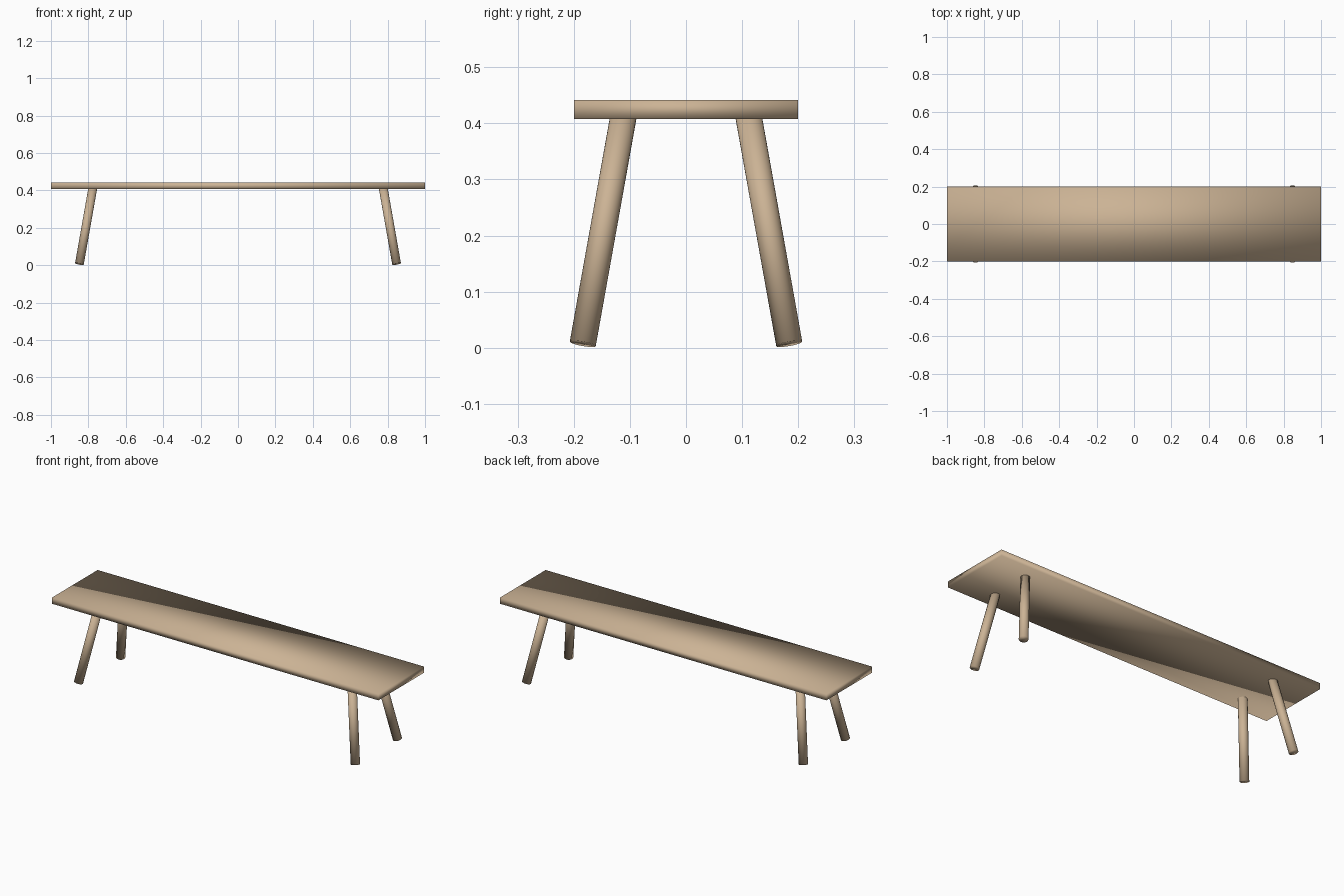
import bpy
from mathutils import Vector

if "Cube" in bpy.data.objects:
    bpy.data.objects.remove(bpy.data.objects["Cube"])

wood = bpy.data.materials.new("wood")
wood.diffuse_color = (0.60, 0.45, 0.30, 1)
wood.use_nodes = True
wood.node_tree.nodes["Principled BSDF"].inputs["Base Color"].default_value = wood.diffuse_color


def finish(obj, name):
    obj.name = name
    obj.data.materials.append(wood)
    bpy.ops.object.shade_smooth()


def add_leg(name, sx, sy):
    # round leg splayed outwards, its top sunk into the seat
    top = Vector((sx * 0.776, sy * 0.111, 0.415))
    foot = Vector((sx * 0.848, sy * 0.184, 0.007))
    axis = top - foot
    bpy.ops.mesh.primitive_cylinder_add(vertices=32, radius=0.0235,
                                        depth=axis.length,
                                        location=(top + foot) / 2)
    leg = bpy.context.object
    leg.rotation_euler = axis.to_track_quat('Z', 'Y').to_euler()
    finish(leg, name)


# seat plank, softly shaded across its edges
bpy.ops.mesh.primitive_cube_add(size=1, location=(0, 0, 0.4245))
seat = bpy.context.object
seat.scale = (2.0, 0.4, 0.034)
bpy.ops.object.transform_apply(location=False, rotation=False, scale=True)
finish(seat, "seat")

# four legs
for x_name, sx in (("left", -1), ("right", 1)):
    for y_name, sy in (("front", -1), ("back", 1)):
        add_leg(f"{y_name}_{x_name}_leg", sx, sy)
